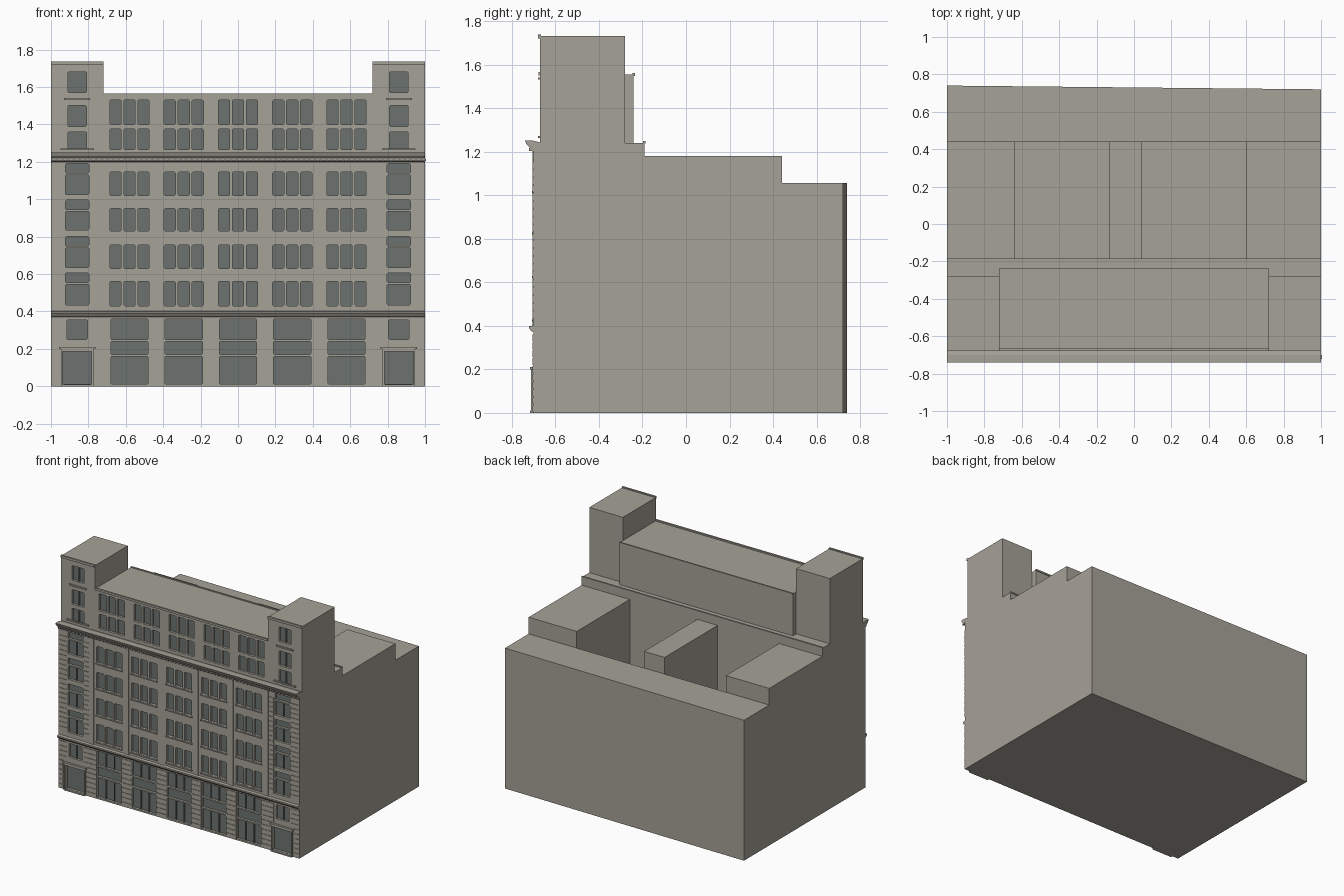
import bpy, bmesh
from mathutils import Vector

cube = bpy.data.objects.get("Cube")
if cube:
    bpy.data.objects.remove(cube, do_unlink=True)


def material(name, rgb):
    m = bpy.data.materials.new(name)
    m.use_nodes = True
    m.diffuse_color = (*rgb, 1)
    m.node_tree.nodes["Principled BSDF"].inputs["Base Color"].default_value = (*rgb, 1)
    return m


STONE = material("warm grey stone", (0.38, 0.36, 0.31))
GLASS = material("dark grey glass", (0.15, 0.17, 0.16))


def finish(name, bm, mat=STONE):
    bmesh.ops.recalc_face_normals(bm, faces=bm.faces)
    mesh = bpy.data.meshes.new(name)
    bm.to_mesh(mesh)
    bm.free()
    mesh.materials.append(mat)
    ob = bpy.data.objects.new(name, mesh)
    bpy.context.collection.objects.link(ob)
    return ob


def add_box(bm, x0, x1, y0, y1, z0, z1):
    lo, hi = Vector((x0, y0, z0)), Vector((x1, y1, z1))
    verts = bmesh.ops.create_cube(bm, size=1)["verts"]
    for v in verts:
        v.co = (lo + hi) / 2 + v.co * (hi - lo)
    return verts


def boxes(name, items, mat=STONE):
    bm = bmesh.new()
    for b in items:
        add_box(bm, *b)
    return finish(name, bm, mat)


def prism(name, points, direction):
    """Extrude a flat outline along a direction."""
    bm = bmesh.new()
    face = bm.faces.new([bm.verts.new(p) for p in points])
    moved = bmesh.ops.extrude_face_region(bm, geom=[face])["geom"]
    bmesh.ops.translate(bm, vec=direction,
                        verts=[g for g in moved if isinstance(g, bmesh.types.BMVert)])
    return finish(name, bm)


def cut_windows(ob, openings, glass_y):
    """Sink soft-cornered openings into a front wall and glaze their backs."""
    bm = bmesh.new()
    for x, width, z0, z1 in openings:
        add_box(bm, x - width / 2, x + width / 2, glass_y - 0.1, glass_y, z0, z1)
    edges = [e for e in bm.edges if abs(e.verts[0].co.y - e.verts[1].co.y) > 0.05]
    bmesh.ops.bevel(bm, geom=edges, offset=0.005, segments=1, affect='EDGES')
    cutter = finish("window_cutter", bm)
    cutter.hide_render = True
    mod = ob.modifiers.new("windows", 'BOOLEAN')
    mod.operation, mod.solver, mod.object = 'DIFFERENCE', 'EXACT', cutter
    bpy.context.view_layer.update()
    mesh = bpy.data.meshes.new_from_object(
        ob.evaluated_get(bpy.context.evaluated_depsgraph_get()))
    ob.modifiers.clear()
    ob.data = mesh
    bpy.data.objects.remove(cutter, do_unlink=True)
    mesh.materials.clear()
    mesh.materials.append(STONE)
    mesh.materials.append(GLASS)
    for p in mesh.polygons:
        p.material_index = int(p.normal.y < -0.9 and abs(p.center.y - glass_y) < 0.002)


# Layout
WALL, UPPER, REAR = -0.70, -0.67, -0.19
BAYS = [i * 0.29 for i in range(-2, 3)]
PIERS = [(i - 2.5) * 0.29 for i in range(6)]
TOWER = 0.86
LOWER_ROWS = [(0.43, 0.56), (0.63, 0.755), (0.83, 0.95), (1.02, 1.145)]
UPPER_ROWS = [(1.265, 1.375), (1.40, 1.53)]
SHOP_ROWS = [(0.012, 0.16), (0.17, 0.24), (0.25, 0.36)]


def triple(rows):
    return [(b + k * 0.075, 0.06, *r) for b in BAYS for k in (-1, 0, 1) for r in rows]


# Front block with all lower openings
front = boxes("front_block", [(-1, 1, WALL, REAR, 0, 1.24)])
openings = triple(LOWER_ROWS) + [(b, 0.2, *r) for b in BAYS for r in SHOP_ROWS]
for s in (-1, 1):
    openings += [(s * TOWER, 0.155, 0.012, 0.185), (s * TOWER, 0.11, 0.25, 0.355)]
    for z0, z1 in LOWER_ROWS:
        openings += [(s * TOWER, 0.125, z0 + 0.005, z1 - 0.015),
                     (s * TOWER, 0.125, z1 - 0.005, z1 + 0.045)]
cut_windows(front, openings, WALL + 0.018)

# Set-back upper storeys
upper = boxes("upper_storeys", [(-0.72, 0.72, UPPER, -0.24, 1.24, 1.555)])
cut_windows(upper, triple(UPPER_ROWS), UPPER + 0.018)
boxes("upper_coping", [(-0.72, 0.72, UPPER - 0.008, UPPER + 0.006, 1.55, 1.565),
                       (-0.72, 0.72, -0.246, -0.234, 1.548, 1.56)])

# Corner towers
for s, side in ((-1, "right"), (1, "left")):
    x0, x1 = sorted((s * 0.72, s))
    tower = boxes(side + "_tower", [(x0, x1, UPPER, -0.28, 1.24, 1.73)])
    cut_windows(tower, [(s * TOWER, 0.1, 1.265, 1.36), (s * TOWER, 0.1, 1.39, 1.50),
                        (s * TOWER, 0.1, 1.57, 1.68)], UPPER + 0.018)
    c = s * TOWER
    boxes(side + "_tower_trim", [
        (x0, x1, UPPER - 0.01, UPPER + 0.004, 1.72, 1.737),
        (c - 0.07, c + 0.07, UPPER - 0.01, UPPER, 1.53, 1.54),
        (c - 0.09, c + 0.09, UPPER - 0.01, UPPER, 1.262, 1.272)])
    # Door surround with a wider head and low threshold
    boxes(side + "_door_surround", [
        (c - 0.087, c - 0.078, WALL - 0.012, WALL, 0, 0.2),
        (c + 0.078, c + 0.087, WALL - 0.012, WALL, 0, 0.2),
        (c - 0.087, c + 0.087, WALL - 0.012, WALL, 0.187, 0.2),
        (c - 0.097, c + 0.097, WALL - 0.016, WALL, 0.2, 0.21),
        (c - 0.087, c + 0.087, WALL - 0.016, WALL, 0, 0.01)])

# Rear: ground floor, courtyard wings, and slightly skewed rear range
prism("rear_ground_floor", [(-1, REAR, 0), (1, REAR, 0), (1, 0.72, 0), (-1, 0.74, 0)],
      (0, 0, 0.4))
prism("rear_range", [(-1, 0.44, 0.4), (1, 0.44, 0.4), (1, 0.72, 0.4), (-1, 0.74, 0.4)],
      (0, 0, 0.655))
for name, x0, x1 in (("right", -1, -0.64), ("middle", -0.13, 0.04), ("left", 0.6, 1)):
    boxes(name + "_rear_wing", [(x0, x1, REAR, 0.44, 0.4, 1.18)])
boxes("rear_parapet_lip", [(-1, 1, REAR - 0.008, REAR + 0.005, 1.238, 1.248)])

# Main cornice with dentils, and the belt course above the shops
prism("main_cornice", [(-1, y, z) for y, z in (
    (WALL, 1.20), (-0.712, 1.205), (-0.718, 1.22), (-0.732, 1.232),
    (-0.74, 1.25), (-0.70, 1.25), (UPPER, 1.242), (UPPER, 1.20))], (2, 0, 0))
boxes("cornice_dentils", [(-0.99 + i * 0.03, -0.975 + i * 0.03, -0.722, WALL, 1.203, 1.216)
                          for i in range(67)])
prism("belt_course", [(-1, y, z) for y, z in (
    (WALL, 0.37), (-0.71, 0.375), (-0.72, 0.388), (-0.72, 0.398), (WALL, 0.402))], (2, 0, 0))

# Window sills and slim pilasters between the bays
boxes("window_sills", [(b - 0.11, b + 0.11, WALL - 0.008, WALL, z0 - 0.01, z0 - 0.001)
                       for b in BAYS for z0, z1 in LOWER_ROWS])
boxes("bay_pilasters", [(p - 0.018, p + 0.018, WALL - 0.005, WALL, 0.402, 1.2) for p in PIERS])

# Rusticated stone courses on ground piers and tower corners
courses = []
for i in range(10):
    z = 0.004 + i * 0.036
    courses += [(p - 0.042, p + 0.042, WALL - 0.004, WALL, z, z + 0.031) for p in PIERS]
for i in range(32):
    z = 0.004 + i * 0.036
    if 0.33 < z < 0.402:
        continue
    for s in (-1, 1):
        for a, b in ((0.745 if z > 0.4 else 0.768, 0.79), (0.93, 0.999)):
            if z > 0.21 or a > 0.9:
                a = 0.96 if z < 0.21 else a
                x0, x1 = sorted((s * a, s * b))
                courses.append((x0, x1, WALL - 0.004, WALL, z, z + 0.031))
boxes("stone_courses", courses)

# Slim dark window bars
bars = []
for s in (-1, 1):
    c = s * TOWER
    for z0, z1 in LOWER_ROWS + [(0.245, 0.37)]:
        bars.append((c - 0.004, c + 0.004, WALL + 0.01, WALL + 0.018, z0 + 0.005, z1 - 0.015))
    for z0, z1 in ((1.265, 1.36), (1.39, 1.50), (1.57, 1.68)):
        bars.append((c - 0.004, c + 0.004, UPPER + 0.01, UPPER + 0.018, z0, z1))
for b in BAYS:
    for k in (-0.034, 0.034):
        bars.append((b + k - 0.003, b + k + 0.003, WALL + 0.01, WALL + 0.018, 0.25, 0.36))
        bars.append((b + k - 0.003, b + k + 0.003, WALL + 0.01, WALL + 0.018, 0.012, 0.16))
boxes("window_bars", bars, GLASS)
